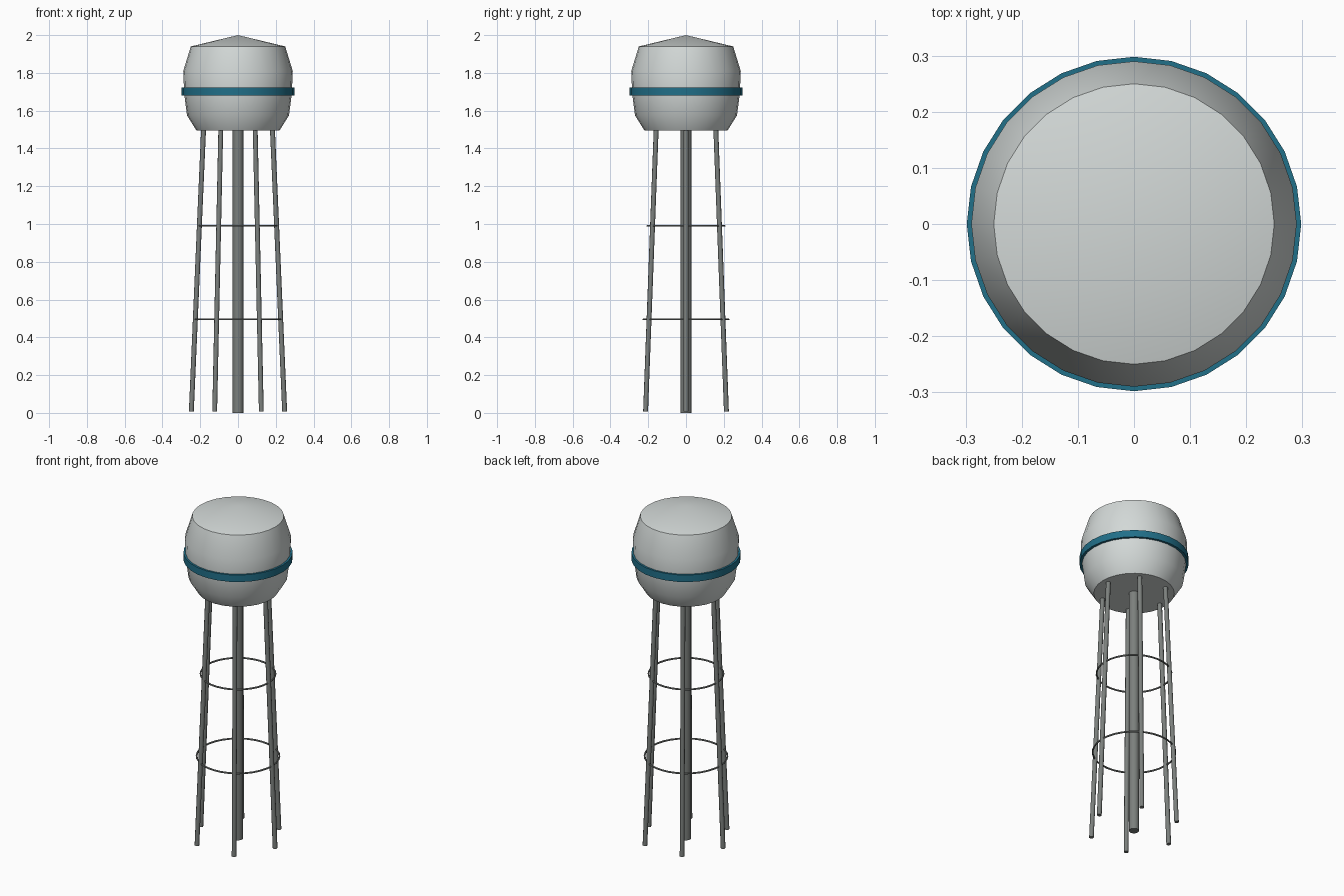
import bpy
import bmesh
from math import cos, sin, tau, radians
from mathutils import Vector

if "Cube" in bpy.data.objects:
    bpy.data.objects.remove(bpy.data.objects["Cube"])


def material(name, rgb):
    mat = bpy.data.materials.new(name)
    mat.use_nodes = True
    mat.diffuse_color = (*rgb, 1)
    mat.node_tree.nodes["Principled BSDF"].inputs["Base Color"].default_value = (*rgb, 1)
    return mat


PALE = material("pale_grey_paint", (0.65, 0.69, 0.68))
BLUE = material("teal_blue_paint", (0.015, 0.16, 0.25))
STEEL = material("grey_steel", (0.2, 0.215, 0.205))


def finish(obj, name, mat):
    obj.name = name
    obj.data.materials.clear()
    obj.data.materials.append(mat)
    bpy.ops.object.select_all(action="DESELECT")
    obj.select_set(True)
    bpy.context.view_layer.objects.active = obj
    bpy.ops.object.shade_smooth_by_angle(angle=radians(40))
    return obj


def lathe(name, profile, sides, mat, closed=False):
    """Turn a (radius, height) profile around the z axis."""
    bm = bmesh.new()
    verts = [bm.verts.new((r, 0, z)) for r, z in profile]
    pairs = list(zip(verts, verts[1:]))
    if closed:
        pairs.append((verts[-1], verts[0]))
    edges = [bm.edges.new(p) for p in pairs]
    bmesh.ops.spin(bm, geom=verts + edges, axis=(0, 0, 1), cent=(0, 0, 0),
                   angle=tau, steps=sides, use_merge=True)
    bmesh.ops.remove_doubles(bm, verts=bm.verts, dist=0.0005)
    bmesh.ops.recalc_face_normals(bm, faces=bm.faces)
    mesh = bpy.data.meshes.new(name)
    bm.to_mesh(mesh)
    bm.free()
    obj = bpy.data.objects.new(name, mesh)
    bpy.context.collection.objects.link(obj)
    return finish(obj, name, mat)


def rod(name, start, end, radius, sides, mat):
    start, end = Vector(start), Vector(end)
    axis = end - start
    bpy.ops.mesh.primitive_cylinder_add(
        vertices=sides, radius=radius, depth=axis.length,
        location=(start + end) / 2, rotation=axis.to_track_quat("Z", "Y").to_euler())
    return finish(bpy.context.object, name, mat)


# Barrel-shaped tank, its shallow cone roof and the painted band
lathe("tank", [(0, 1.495), (0.22, 1.495), (0.27, 1.575), (0.285, 1.69),
               (0.29, 1.81), (0.25, 1.94), (0, 1.94)], 28, PALE)
lathe("roof", [(0, 1.94), (0.25, 1.94), (0, 2.0)], 28, PALE)
lathe("band", [(0.28, 1.68), (0.298, 1.68), (0.298, 1.722), (0.28, 1.722)],
      28, BLUE, closed=True)

# Central water pipe
rod("riser_pipe", (0, 0, 0), (0, 0, 1.51), 0.028, 16, STEEL)

# Six legs leaning inward
FOOT, HEAD, FOOT_Z, HEAD_Z = 0.247, 0.182, 0.007, 1.51
for i in range(6):
    c, s = cos(i * tau / 6), sin(i * tau / 6)
    rod(f"leg_{i + 1}", (FOOT * c, FOOT * s, FOOT_Z),
        (HEAD * c, HEAD * s, HEAD_Z), 0.013, 10, STEEL)

# Thin bracing hoops through the legs
for label, z in (("lower", 0.495), ("upper", 0.99)):
    radius = FOOT + (HEAD - FOOT) * (z - FOOT_Z) / (HEAD_Z - FOOT_Z)
    bpy.ops.mesh.primitive_torus_add(
        major_radius=radius, minor_radius=0.005, major_segments=32,
        minor_segments=6, location=(0, 0, z))
    finish(bpy.context.object, f"{label}_hoop", STEEL)
